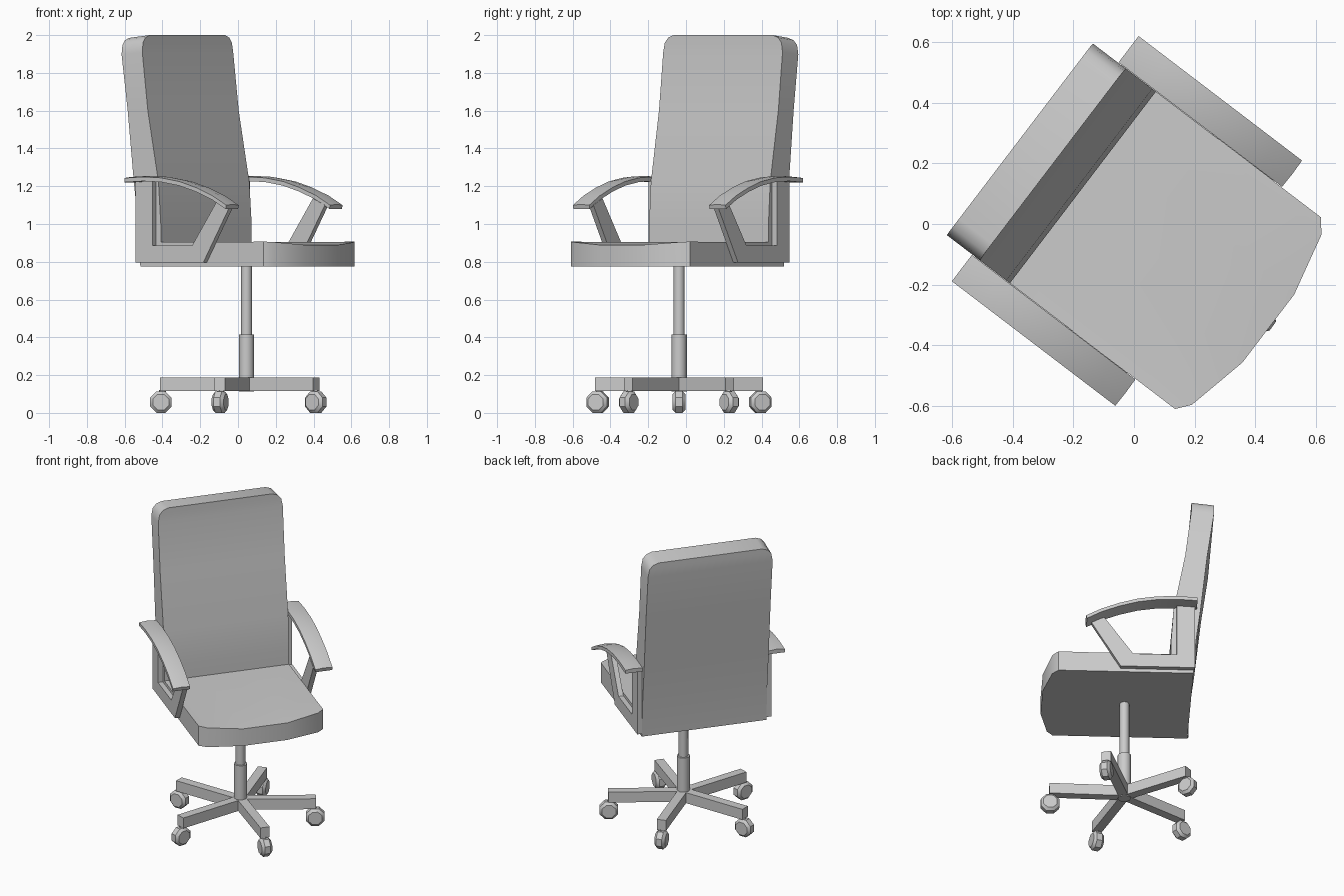
import bpy, bmesh, math
from mathutils import Matrix, Vector

if "Cube" in bpy.data.objects:
    bpy.data.objects.remove(bpy.data.objects["Cube"])

TURN = Matrix.Rotation(math.radians(-37.3), 4, 'Z')   # the chair faces off-axis
MID = -0.006                                          # lateral centre of the seat
HUB = Vector((0.045, -0.037, 0))                      # centre of the column


def loft(name, rings, matrix=TURN, smooth=35):
    """Skin equal-length rings of points and cap both ends."""
    bm = bmesh.new()
    vs = [[bm.verts.new(p) for p in r] for r in rings]
    n = len(rings[0])
    for a, b in zip(vs, vs[1:]):
        for i in range(n):
            j = (i + 1) % n
            bm.faces.new((a[i], a[j], b[j], b[i]))
    bm.faces.new(vs[0][::-1])
    bm.faces.new(vs[-1])
    bmesh.ops.recalc_face_normals(bm, faces=bm.faces)
    me = bpy.data.meshes.new(name)
    bm.to_mesh(me)
    bm.free()
    ob = bpy.data.objects.new(name, me)
    bpy.context.collection.objects.link(ob)
    ob.matrix_world = matrix
    if smooth:
        bpy.context.view_layer.objects.active = ob
        ob.select_set(True)
        bpy.ops.object.shade_smooth_by_angle(angle=math.radians(smooth))
        ob.select_set(False)
    return ob


def circle(r, z, n=8):
    return [(r * math.cos(math.tau * i / n), r * math.sin(math.tau * i / n), z) for i in range(n)]


# Seat: side profiles lofted across the width, bowed at the front
seat = []
for v, front, lip in [(-.397, .477, .907), (-.352, .513, .904), (-.141, .561, .889),
                      (.141, .561, .889), (.352, .513, .904), (.397, .477, .907)]:
    seat.append([(-.21, v + MID, .775), (front, v + MID, .775), (front, v + MID, lip),
                 (.34, v + MID, .905), (-.21, v + MID, .905)])
loft("seat", seat)

# Backrest: front/back position, height and half width, rising to a rounded top
back = []
for uf, ub, z, w in [(-.207, -.343, .775, .397), (-.207, -.358, 1.0, .397),
                     (-.222, -.386, 1.22, .397), (-.293, -.427, 1.6, .397),
                     (-.33, -.468, 1.91, .397), (-.332, -.469, 1.96, .388),
                     (-.333, -.469, 1.987, .366), (-.333, -.469, 2.0, .33)]:
    zb = z - .015 * max(0, (z - 1.6) / .4)
    back.append([(uf, MID - w, z), (uf, MID + w, z), (ub, MID + w, zb), (ub, MID - w, zb)])
loft("backrest", back)

# Arms: flat bracket and curved pad on each side
bracket = [(-.35, 1.235), (-.35, .797), (.10, .797), (.28, 1.1),
           (.20, 1.135), (.025, .885), (-.24, .885), (-.24, 1.24)]
pad = [(-.363, 1.235), (-.24, 1.241), (-.12, 1.236), (0, 1.217),
       (.11, 1.185), (.22, 1.142), (.312, 1.092)]
for side, label in ((1, "left"), (-1, "right")):
    loft(label + "_arm_bracket",
         [[(u, MID + side * w, z) for u, z in bracket] for w in (.397, .428)])
    rings = []
    for i, (u, z) in enumerate(pad):
        a, b = pad[max(i - 1, 0)], pad[min(i + 1, len(pad) - 1)]
        t = Vector((b[0] - a[0], b[1] - a[1])).normalized() * .014
        rings.append([(u - s * t.y * .5, MID + side * w, z + s * t.x)
                      for s, w in ((-1, .399), (-1, .508), (.6, .508), (1, .454), (.6, .399))])
    loft(label + "_arm_pad", rings)

# Column: thin rod in a thicker sleeve
at_hub = Matrix.Translation(HUB)
loft("column_rod", [circle(.03, .40), circle(.03, .79)], at_hub, 50)
loft("column_sleeve", [circle(.041, .112), circle(.041, .415)], at_hub, 50)

# Five legs with casters
for k in range(5):
    m = at_hub @ Matrix.Rotation(math.pi + math.tau * k / 5, 4, 'Z')
    loft(f"leg_{k + 1}", [[(r, -.029, .117), (r, .029, .117), (r, .029, .187), (r, -.029, .187)]
                          for r in (.0, .457)], m, 0)
    loft(f"caster_stem_{k + 1}", [[(x + .445, y, z) for x, y, z in circle(.018, h, 6)]
                                  for h in (.06, .12)], m, 0)
    wheel = m @ Matrix.Translation((.453, 0, .057)) @ Matrix.Rotation(math.pi / 2, 4, 'X') \
        @ Matrix.Rotation(math.pi / 8, 4, 'Z')
    loft(f"caster_wheel_{k + 1}", [circle(.045, -.034), circle(.0615, -.018),
                                   circle(.0615, .018), circle(.045, .034)], wheel, 40)
